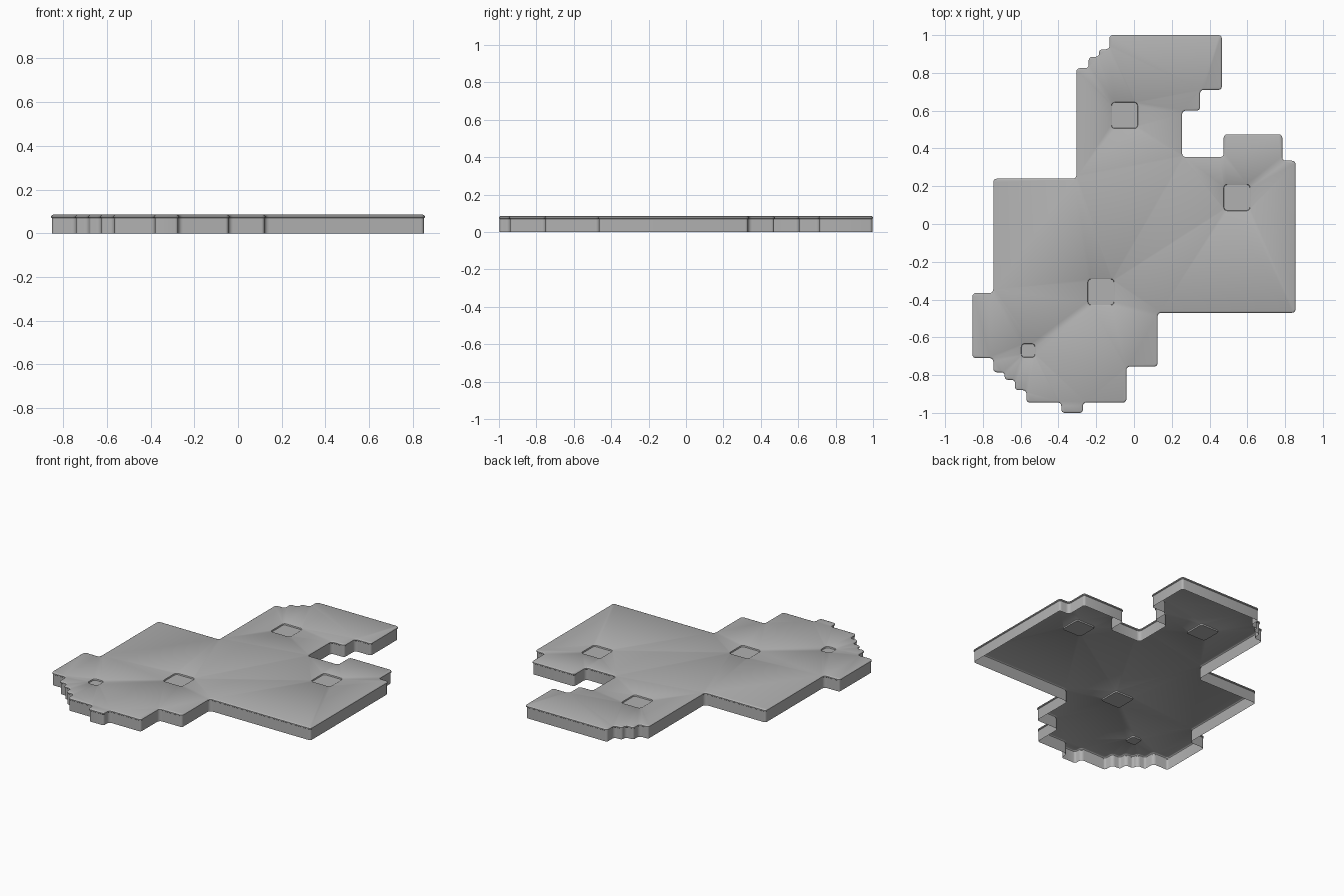
import bpy
import bmesh
import math
from mathutils import Vector

if "Cube" in bpy.data.objects:
    bpy.data.objects.remove(bpy.data.objects["Cube"], do_unlink=True)

grey = bpy.data.materials.new("matte grey")
grey.use_nodes = True
colour = (0.44, 0.44, 0.44, 1)
grey.diffuse_color = colour
grey.node_tree.nodes["Principled BSDF"].inputs["Base Color"].default_value = colour

# Stepped plan, clockwise: every second corner, the ones between share x or y
steps = [(-.13, 1), (.465, .71), (.35, .6), (.255, .355), (.475, .475),
         (.785, .335), (.855, -.47), (.125, -.755), (-.04, -.945), (-.27, -1),
         (-.385, -.945), (-.57, -.88), (-.63, -.825), (-.685, -.785),
         (-.745, -.71), (-.855, -.365), (-.745, .24), (-.305, .825),
         (-.24, .885), (-.185, .925)]
TOP = 0.085
RADIUS = 0.018
ARC = 4


def stepped_plan():
    points = []
    for i, (x, y) in enumerate(steps):
        points += [Vector((x, y)), Vector((steps[(i + 1) % len(steps)][0], y))]
    return points


def square_plan(x, y, half):
    return [Vector((x + sx * half, y + sy * half))
            for sx, sy in ((-1, 1), (1, 1), (1, -1), (-1, -1))]


def ring(bm, plan, inset, z):
    """Loop of vertices following a clockwise plan with rounded corners."""
    verts = []
    for i, p in enumerate(plan):
        a = (p - plan[i - 1]).normalized()
        b = (plan[(i + 1) % len(plan)] - p).normalized()
        convex = a.x * b.y - a.y * b.x < 0
        inward = Vector((a.y, -a.x)) + Vector((b.y, -b.x))
        r = RADIUS - inset if convex else RADIUS + inset
        corner = p + inward * inset
        centre = corner + (b - a) * r
        for k in range(ARC + 1):
            t = k / ARC * math.pi / 2
            q = centre - b * r * math.cos(t) + a * r * math.sin(t)
            verts.append(bm.verts.new((q.x, q.y, z)))
    return verts


def bridge(bm, upper, lower):
    n = len(upper)
    for i in range(n):
        j = (i + 1) % n
        bm.faces.new((upper[i], upper[j], lower[j], lower[i]))


def stack(bm, plan, profile):
    rings = [ring(bm, plan, inset, z) for inset, z in profile]
    for upper, lower in zip(rings, rings[1:]):
        bridge(bm, upper, lower)
    return rings


def loop_edges(bm, verts):
    return [bm.edges.get((v, verts[i - 1])) for i, v in enumerate(verts)]


bm = bmesh.new()

# Skirt wall, open below, with a rounded lip around the top
rim = [(.008, TOP), (.003, TOP - .002), (0, TOP - .006), (0, TOP - .012),
       (.004, TOP - .015), (.004, 0)]
border = loop_edges(bm, stack(bm, stepped_plan(), rim)[0])

# Shallow square recesses with softened edges
dip = [(-.003, TOP), (0, TOP - .002), (.002, TOP - .010)]
for x, y, half in ((-.05, .575, .07), (.545, .14, .07),
                   (-.175, -.36, .07), (-.56, -.67, .037)):
    rings = stack(bm, square_plan(x, y, half), dip)
    bm.faces.new(rings[-1])
    border += loop_edges(bm, rings[0])

# Flat top sheet around the recesses
bmesh.ops.triangle_fill(bm, use_beauty=True, edges=border, normal=(0, 0, 1))
bmesh.ops.recalc_face_normals(bm, faces=bm.faces)
bm.normal_update()
if sum(f.normal.z * f.calc_area() for f in bm.faces) < 0:
    bmesh.ops.reverse_faces(bm, faces=bm.faces)

mesh = bpy.data.meshes.new("stepped_plate")
bm.to_mesh(mesh)
bm.free()
mesh.materials.append(grey)
plate = bpy.data.objects.new("stepped_plate", mesh)
bpy.context.collection.objects.link(plate)

bpy.context.view_layer.objects.active = plate
plate.select_set(True)
bpy.ops.object.shade_smooth_by_angle(angle=math.radians(35))
